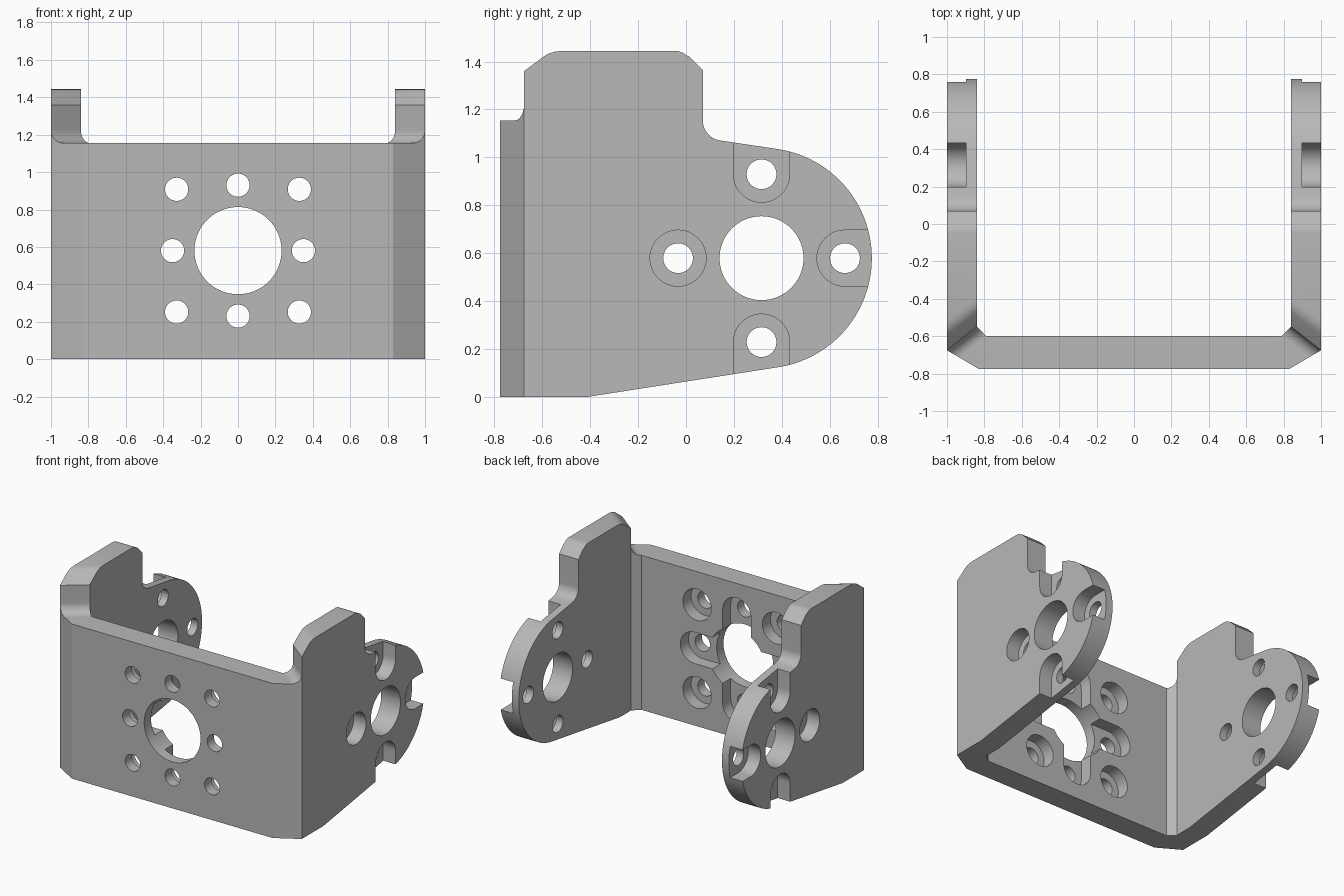
import bpy, bmesh
from math import sin, cos, pi, radians
from mathutils import Vector

cube = bpy.data.objects.get("Cube")
if cube:
    bpy.data.objects.remove(cube)

grey = bpy.data.materials.new("plain_grey")
grey.use_nodes = True
COLOUR = (0.48, 0.48, 0.48, 1)
grey.diffuse_color = COLOUR
grey.node_tree.nodes["Principled BSDF"].inputs["Base Color"].default_value = COLOUR


def arc(cx, cy, r, start, end, n):
    """Points on an arc, angles in degrees."""
    steps = [radians(start + (end - start) * i / n) for i in range(n + 1)]
    return [(cx + r * cos(a), cy + r * sin(a)) for a in steps]


def prism(name, outline, place, lo, hi):
    """Closed outline swept from lo to hi; place maps (u, v, w) to a point."""
    bm = bmesh.new()
    rings = [[bm.verts.new(place(u, v, w)) for u, v in outline] for w in (lo, hi)]
    for ring in rings:
        bm.faces.new(ring)
    for i in range(len(outline)):
        bm.faces.new((rings[0][i - 1], rings[0][i], rings[1][i], rings[1][i - 1]))
    bmesh.ops.recalc_face_normals(bm, faces=bm.faces)
    mesh = bpy.data.meshes.new(name)
    bm.to_mesh(mesh)
    bm.free()
    ob = bpy.data.objects.new(name, mesh)
    mesh.materials.append(grey)
    bpy.context.collection.objects.link(ob)
    return ob


def apply(ob, mod):
    bpy.ops.object.select_all(action='DESELECT')
    bpy.context.view_layer.objects.active = ob
    ob.select_set(True)
    bpy.ops.object.modifier_apply(modifier=mod.name)


def combine(ob, cutter, operation='DIFFERENCE'):
    mod = ob.modifiers.new("cut", 'BOOLEAN')
    mod.operation, mod.solver, mod.object = operation, 'EXACT', cutter
    apply(ob, mod)
    bpy.data.objects.remove(cutter)


def circle(cx, cy, r, n=48):
    return arc(cx, cy, r, 0, 360, n)[:-1]


def slot(cx, cy, r, heading, length):
    """Half circle at the centre, open towards the heading."""
    h = radians(heading)
    pts = arc(cx, cy, r, heading + 90, heading + 270, 24)
    dx, dy = length * cos(h), length * sin(h)
    return pts + [(pts[-1][0] + dx, pts[-1][1] + dy), (pts[0][0] + dx, pts[0][1] + dy)]


def along_x(u, v, w): return (w, u, v)
def along_y(u, v, w): return (u, w, v)
def along_z(u, v, w): return (u, v, w)


# Half of the bent plate, with chamfered corner
plan = [(-0.3, -0.775), (0.83, -0.775), (1, -0.675), (1, 0.9), (0.84, 0.9),
        (0.84, -0.55), (0.79, -0.6), (-0.3, -0.6)]
bracket = prism("bracket", plan, along_z, 0, 1.6)

# Side outline: rounded lobe at the back, raised tab
side = [(-1, -0.09), (-0.42, 0)]
side += arc(0.315, 0.58, 0.46, -81, 81, 56)
side += arc(0.155, 1.155, 0.085, 261, 180, 12)
side += [(0.07, 1.365), (0.015, 1.42)] + arc(-0.05, 1.365, 0.08, 50, 90, 6) + [(-1, 1.445)]
combine(bracket, prism("side_outline", side, along_x, -0.5, 1.2), 'INTERSECT')

# Mitred step from the tab down to the front wall
across = Vector((-0.616, -0.788, 0))
inward = Vector((-0.788, 0.616, 0))


def along_mitre(u, v, w):
    return Vector((1, -0.675, v)) + across * u + inward * w


step = [(1.3, 1.155)] + arc(0.07, 1.225, 0.07, 270, 180, 12)
step += [(0, 1.36), (-0.063, 1.42), (-0.08, 1.433), (-0.1, 1.441), (-0.126, 1.445),
         (-0.126, 1.7), (1.3, 1.7)]
combine(bracket, prism("step_cutter", step, along_mitre, -0.6, 1.6))

# Holes and inner recesses of the front wall
MID = 0.58
combine(bracket, prism("hole", circle(0, MID, 0.233, 72), along_y, -1, 0))
for x, z, heading in ((0, 0.35, 270), (0, -0.35, 90), (0.35, 0, 180),
                      (0.328, 0.328, None), (0.328, -0.328, None)):
    z += MID
    recess = circle(x, z, 0.117) if heading is None else slot(x, z, 0.117, heading, 0.2)
    combine(bracket, prism("recess", recess, along_y, -0.695, -0.3))
    combine(bracket, prism("hole", circle(x, z, 0.062), along_y, -1, 0))

# Holes and outer recesses of the side plate
HUB = 0.315
combine(bracket, prism("hole", circle(HUB, MID, 0.175, 72), along_x, 0.7, 1.2))
for y, z, heading in ((0, 0.35, 90), (0, -0.35, 270), (0.348, 0, 0), (-0.348, 0, None)):
    y, z = y + HUB, z + MID
    recess = circle(y, z, 0.117) if heading is None else slot(y, z, 0.117, heading, 0.4)
    combine(bracket, prism("recess", recess, along_x, 0.897, 1.2))
    combine(bracket, prism("hole", circle(y, z, 0.062), along_x, 0.7, 1.2))

# Mirror the half to the other side
mirror = bracket.modifiers.new("mirror", 'MIRROR')
mirror.use_axis[0] = True
mirror.use_bisect_axis[0] = True
apply(bracket, mirror)
bpy.ops.object.shade_smooth_by_angle(angle=radians(25))
